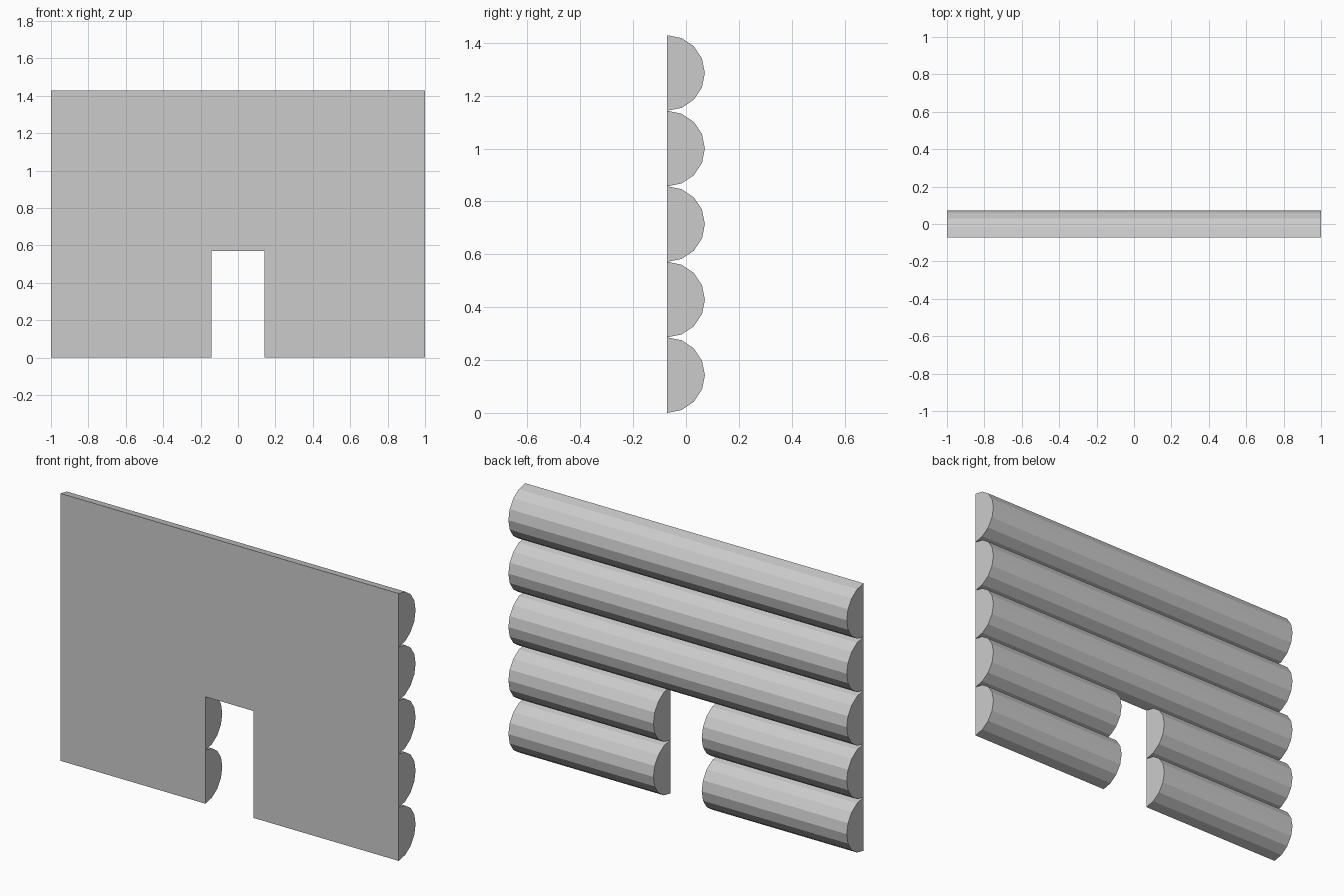
import bpy, bmesh
from math import sin, cos, pi

if "Cube" in bpy.data.objects:
    bpy.data.objects.remove(bpy.data.objects["Cube"])

R = 1 / 7        # log radius
SEGMENTS = 8     # flat sides on each half-round log
ROWS = 5
DOOR_ROWS = 2    # rows cut by the doorway
DOOR_HALF = 1 / 7


def half_log(name, x0, x1, z):
    """Half-round log along x: flat face to the front, round face to the back."""
    bm = bmesh.new()
    arc = [pi * i / SEGMENTS for i in range(SEGMENTS + 1)]
    profile = [bm.verts.new((x0, -R / 2 + R * sin(a), z + R * cos(a))) for a in arc]
    end = bm.faces.new(profile)
    extruded = bmesh.ops.extrude_face_region(bm, geom=[end], use_keep_orig=True)
    moved = [v for v in extruded["geom"] if isinstance(v, bmesh.types.BMVert)]
    bmesh.ops.translate(bm, verts=moved, vec=(x1 - x0, 0, 0))
    bmesh.ops.recalc_face_normals(bm, faces=bm.faces)
    mesh = bpy.data.meshes.new(name)
    bm.to_mesh(mesh)
    bm.free()
    obj = bpy.data.objects.new(name, mesh)
    bpy.context.collection.objects.link(obj)


for row in range(ROWS):
    z = R + 2 * R * row
    if row < DOOR_ROWS:
        # Short logs either side of the doorway
        half_log(f"left_log_{row + 1}", -1, -DOOR_HALF, z)
        half_log(f"right_log_{row + 1}", DOOR_HALF, 1, z)
    else:
        # Full-length logs above the doorway
        half_log(f"long_log_{row + 1}", -1, 1, z)
